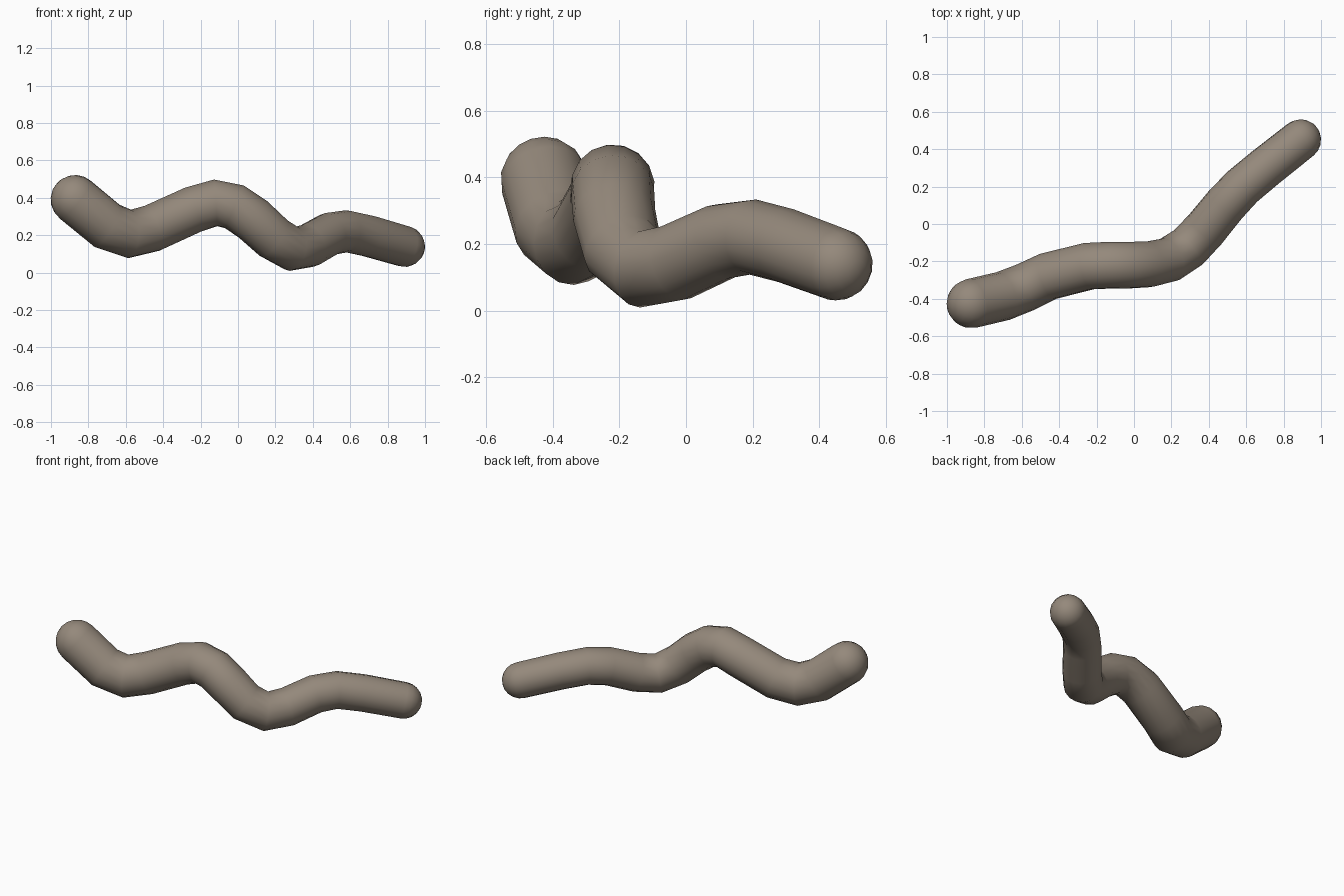
import bpy, bmesh, math
from mathutils import Vector

if "Cube" in bpy.data.objects:
    bpy.data.objects.remove(bpy.data.objects["Cube"])

SIDES, CAP = 16, 5

# centre line of the bent tube: x, y, z, radius
path = [(-0.87, -0.425, 0.39, 0.132), (-0.70, -0.385, 0.25, 0.132),
        (-0.58, -0.338, 0.207, 0.130), (-0.46, -0.28, 0.237, 0.128),
        (-0.24, -0.225, 0.337, 0.127), (-0.12, -0.22, 0.373, 0.126),
        (-0.02, -0.22, 0.352, 0.125), (0.08, -0.215, 0.285, 0.124),
        (0.19, -0.19, 0.185, 0.121), (0.29, -0.125, 0.127, 0.119),
        (0.38, -0.03, 0.145, 0.117), (0.49, 0.105, 0.207, 0.115),
        (0.58, 0.20, 0.221, 0.113), (0.70, 0.30, 0.195, 0.112),
        (0.89, 0.45, 0.14, 0.110)]
pts = [Vector(p[:3]) for p in path]
rad = [p[3] for p in path]
n = len(pts)
tan = [(pts[min(i + 1, n - 1)] - pts[max(i - 1, 0)]).normalized() for i in range(n)]

# stations: rounded start, tube, rounded end
stations = []
for k in range(1, CAP):
    a = math.pi / 2 * k / CAP
    stations.append((pts[0] - tan[0] * rad[0] * math.cos(a), tan[0], rad[0] * math.sin(a)))
stations += list(zip(pts, tan, rad))
for k in range(CAP - 1, 0, -1):
    a = math.pi / 2 * k / CAP
    stations.append((pts[-1] + tan[-1] * rad[-1] * math.cos(a), tan[-1], rad[-1] * math.sin(a)))

bm = bmesh.new()
side = tan[0].cross(Vector((0, 0, 1))).normalized()
rings = []
for c, t, r in stations:
    side = (side - t * side.dot(t)).normalized()
    up = t.cross(side)
    rings.append([bm.verts.new(c + r * (side * math.cos(2 * math.pi * j / SIDES)
                                        + up * math.sin(2 * math.pi * j / SIDES)))
                  for j in range(SIDES)])
for a, b in zip(rings, rings[1:]):
    for j in range(SIDES):
        k = (j + 1) % SIDES
        bm.faces.new((a[j], a[k], b[k], b[j]))

# cap tips
for ring, tip in ((rings[0], pts[0] - tan[0] * rad[0]), (rings[-1], pts[-1] + tan[-1] * rad[-1])):
    v = bm.verts.new(tip)
    for j in range(SIDES):
        bm.faces.new((ring[j], ring[(j + 1) % SIDES], v))
bmesh.ops.recalc_face_normals(bm, faces=bm.faces[:])
for f in bm.faces:
    f.smooth = True

mesh = bpy.data.meshes.new("bent_tube")
bm.to_mesh(mesh)
bm.free()
obj = bpy.data.objects.new("bent_tube", mesh)
bpy.context.collection.objects.link(obj)

# muted brown finish
mat = bpy.data.materials.new("brown")
mat.diffuse_color = (0.30, 0.25, 0.20, 1)
mat.use_nodes = True
mat.node_tree.nodes["Principled BSDF"].inputs["Base Color"].default_value = mat.diffuse_color
mesh.materials.append(mat)
